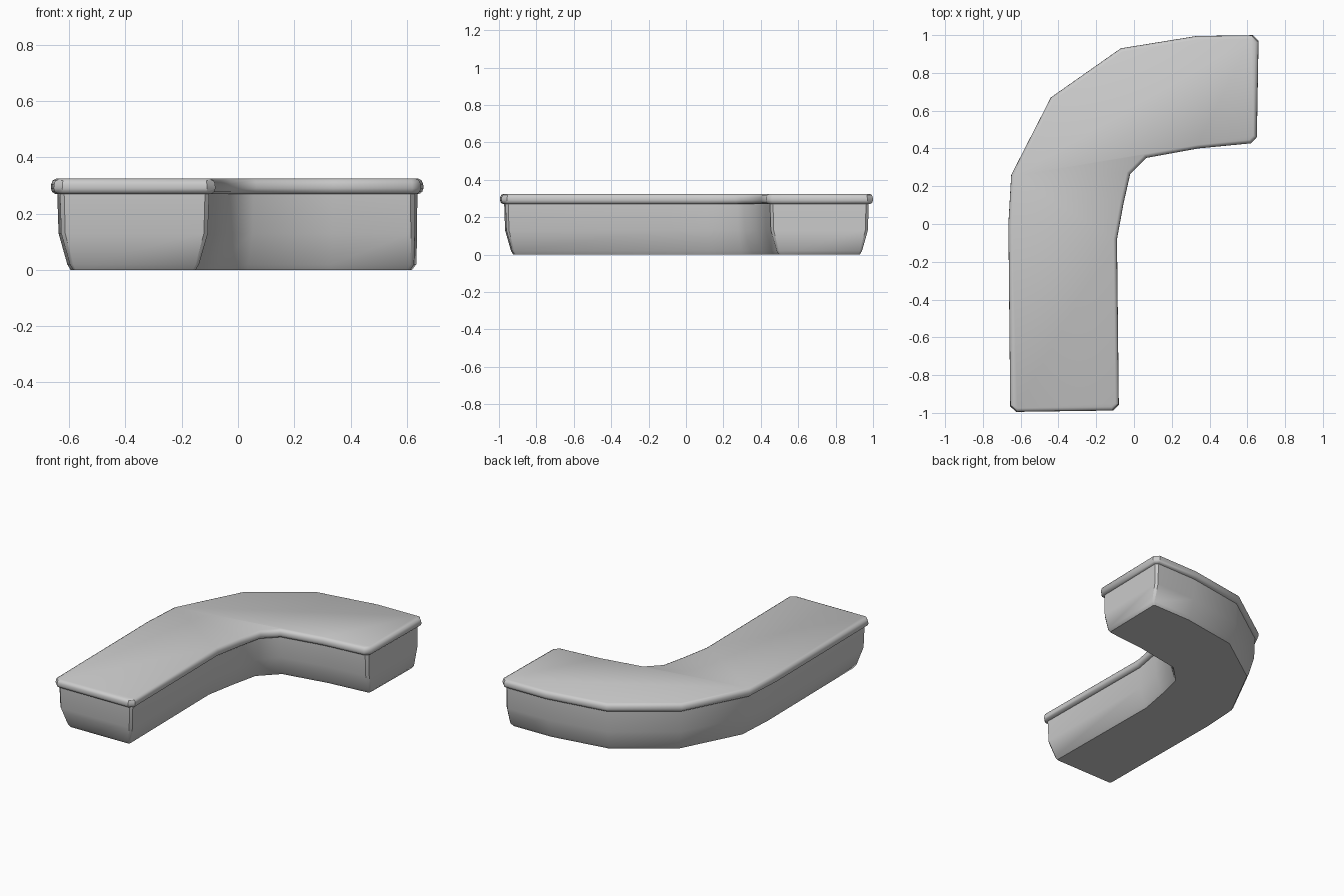
import bpy
import bmesh
import math
from mathutils import Vector

cube = bpy.data.objects.get("Cube")
if cube:
    bpy.data.objects.remove(cube, do_unlink=True)

grey = bpy.data.materials.new("plain grey")
grey.use_nodes = True
grey.diffuse_color = (0.6, 0.6, 0.6, 1)
grey.node_tree.nodes["Principled BSDF"].inputs["Base Color"].default_value = (0.6, 0.6, 0.6, 1)

# Counter outline seen from above, counter-clockwise from the front left corner
OUTLINE = [Vector(p) for p in (
    (-0.655, -0.995), (-0.08, -0.987), (-0.09, -0.08), (-0.055, 0.11),
    (-0.02, 0.265), (0.065, 0.35), (0.34, 0.4), (0.65, 0.43), (0.66, 1.0),
    (0.33, 0.995), (-0.07, 0.93), (-0.44, 0.67), (-0.65, 0.26), (-0.665, 0.0))]
COUNT = len(OUTLINE)
RIGHT_END = 7


def inset_outline(inset, chamfer, end_inset):
    """Move every edge inward, then cut the four square corners."""
    lines = []
    for i in range(COUNT):
        along = (OUTLINE[(i + 1) % COUNT] - OUTLINE[i]).normalized()
        inward = Vector((-along.y, along.x))
        lines.append((along, inward, end_inset if i == RIGHT_END else inset))
    points = []
    for i in range(COUNT):
        a, na, da = lines[i - 1]
        b, nb, db = lines[i]
        # Intersection of the two shifted edges
        dot = na.dot(nb)
        shift = (na * (da - db * dot) + nb * (db - da * dot)) / (1 - dot * dot)
        corner = OUTLINE[i] + shift
        if a.angle(b) > math.radians(60):
            points += [corner - a * chamfer, corner + b * chamfer]
        else:
            points.append(corner)
    return points


def loft(name, levels):
    """Stack outlines given as (height, inset, chamfer, right end inset)."""
    bm = bmesh.new()
    rings = []
    for z, inset, chamfer, end_inset in levels:
        rings.append([bm.verts.new((p.x, p.y, z))
                      for p in inset_outline(inset, chamfer, end_inset)])
    for low, high in zip(rings, rings[1:]):
        for i in range(len(low)):
            j = (i + 1) % len(low)
            bm.faces.new((low[i], low[j], high[j], high[i]))
    bm.faces.new(list(reversed(rings[0])))
    bm.faces.new(rings[-1])
    mesh = bpy.data.meshes.new(name)
    bm.to_mesh(mesh)
    bm.free()
    mesh.materials.append(grey)
    obj = bpy.data.objects.new(name, mesh)
    bpy.context.collection.objects.link(obj)
    bpy.ops.object.select_all(action="DESELECT")
    obj.select_set(True)
    bpy.context.view_layer.objects.active = obj
    bpy.ops.object.shade_smooth_by_angle(angle=math.radians(40))


# Base, tapering in towards the floor
loft("counter_base", [
    (0.0, 0.07, 0.01, 0.04), (0.02, 0.058, 0.012, 0.025),
    (0.13, 0.027, 0.014, 0.022), (0.28, 0.022, 0.015, 0.022)])

# Overhanging worktop with a rounded rim
loft("worktop", [
    (0.27, 0.015, 0.022, 0.015), (0.278, 0.004, 0.028, 0.004),
    (0.29, 0.0, 0.03, 0.0), (0.306, 0.001, 0.03, 0.001),
    (0.319, 0.007, 0.026, 0.007), (0.325, 0.019, 0.02, 0.019)])
